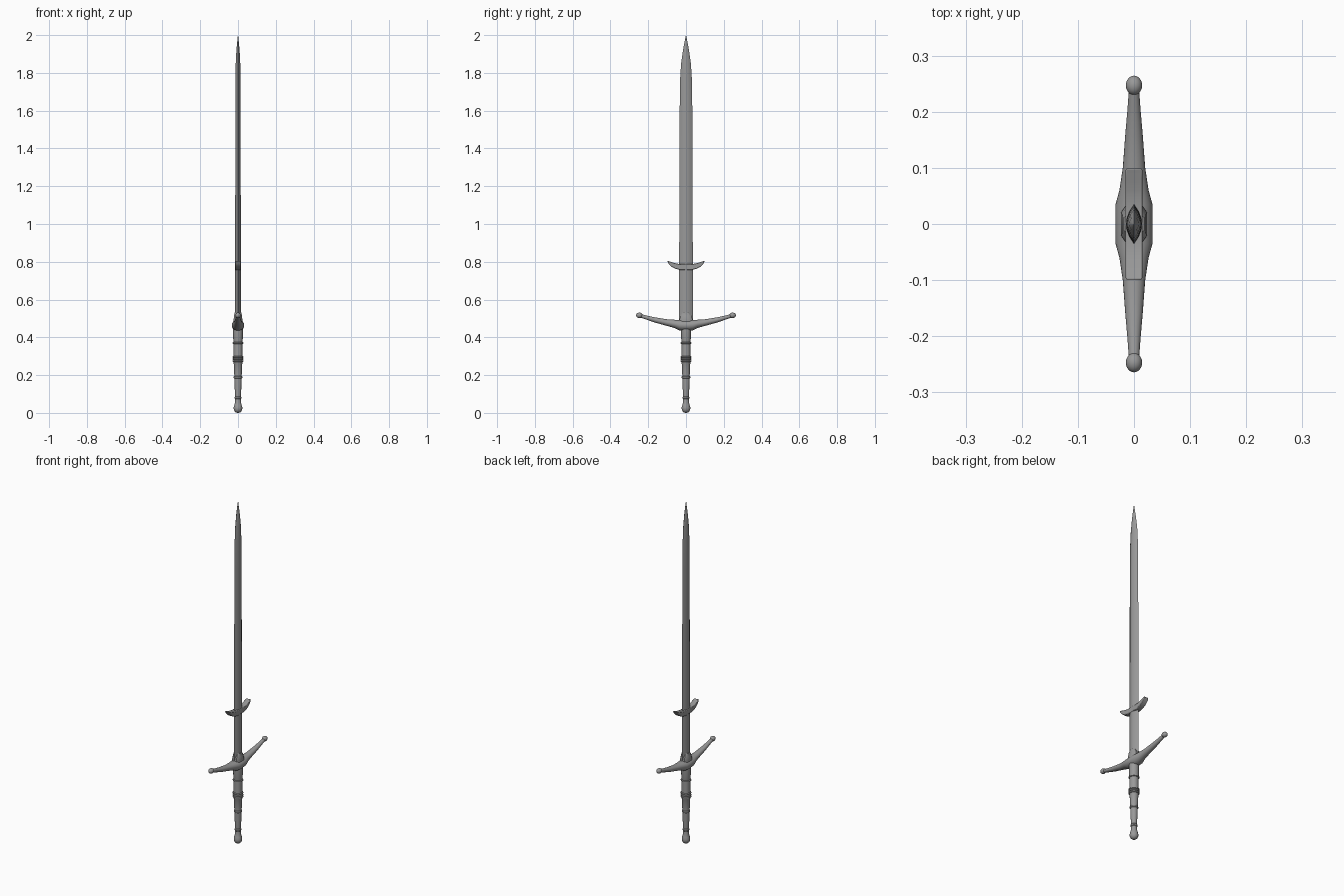
import bpy, bmesh, math

if "Cube" in bpy.data.objects:
    bpy.data.objects.remove(bpy.data.objects["Cube"])

steel = bpy.data.materials.new("dark_steel")
steel.diffuse_color = (.32, .32, .32, 1)
steel.use_nodes = True
steel.node_tree.nodes["Principled BSDF"].inputs["Base Color"].default_value = steel.diffuse_color


def finish(name, bm, angle=35):
    bmesh.ops.recalc_face_normals(bm, faces=bm.faces)
    me = bpy.data.meshes.new(name)
    bm.to_mesh(me)
    bm.free()
    me.materials.append(steel)
    ob = bpy.data.objects.new(name, me)
    bpy.context.collection.objects.link(ob)
    bpy.ops.object.select_all(action='DESELECT')
    ob.select_set(True)
    bpy.context.view_layer.objects.active = ob
    bpy.ops.object.shade_smooth_by_angle(angle=math.radians(angle))
    return ob


def loft(name, rings, angle=35):
    """Skin a list of equal-sized point rings and cap both ends."""
    bm = bmesh.new()
    vr = [[bm.verts.new(p) for p in r] for r in rings]
    n = len(vr[0])
    for a, b in zip(vr, vr[1:]):
        for i in range(n):
            j = (i + 1) % n
            bm.faces.new((a[i], a[j], b[j], b[i]))
    bm.faces.new(vr[0])
    bm.faces.new(vr[-1])
    return finish(name, bm, angle)


def circle(n):
    return [(math.cos(2 * math.pi * i / n), math.sin(2 * math.pi * i / n)) for i in range(n)]


# Blade: faceted lens section tapering to a point
lens = [(0, 1), (.6, .62), (.92, .25), (1, 0), (.92, -.25), (.6, -.62),
        (0, -1), (-.6, -.62), (-.92, -.25), (-1, 0), (-.92, .25), (-.6, .62)]
blade = [(.45, .036, .0155), (.8, .036, .015), (1.2, .035, .0145), (1.6, .0335, .014),
         (1.77, .031, .0135), (1.85, .026, .012), (1.92, .016, .0085), (2.0, .0005, .0005)]
loft("blade", [[(u * t, v * w, z) for u, v in lens] for z, w, t in blade], 30)

# Parrying lugs: crescent extruded through the blade
low = [(.1, .806), (.092, .79), (.078, .775), (.058, .764), (.03, .757)]
top = [(.035, .788), (.06, .793), (.082, .8)]
outline = low + [(-y, z) for y, z in low[::-1]] + [(-y, z) for y, z in top[::-1]] + top
lug = loft("parrying_lugs", [[(x, y, z) for y, z in outline] for x in (-.0155, .0155)])
bev = lug.modifiers.new("soft_edges", 'BEVEL')
bev.width = .003
bev.segments = 2

# Crossguard: swept oval sections, mirrored about the blade
half = [(.035, .465, .033, .028), (.06, .471, .026, .022), (.1, .478, .020, .0175),
        (.16, .491, .0155, .014), (.2, .502, .012, .0115), (.24, .514, .009, .0095)]
sections = [(-y, z, a, b) for y, z, a, b in half[::-1]] + [(0, .463, .033, .029)] + half
loft("crossguard", [[(c * a, y, z + s * b) for c, s in circle(20)] for y, z, a, b in sections])

# Ball ends of the guard
for side in (-1, 1):
    bm = bmesh.new()
    bmesh.ops.create_uvsphere(bm, u_segments=20, v_segments=12, radius=.0145)
    for v in bm.verts:
        v.co.y = v.co.y * 1.2 + side * .247
        v.co.z += .5165
    finish("guard_ball", bm, 60)

# Langets: tongues gripping the blade root
tongue = [(.45, .034, .024), (.495, .034, .023), (.515, .029, .021), (.532, .018, .018)]
box = [(1, .6), (1, -.6), (.6, -1), (-.6, -1), (-1, -.6), (-1, .6), (-.6, 1), (.6, 1)]
loft("langets", [[(u * t, v * w, z) for u, v in box] for z, w, t in tongue])

# Grip and pommel: lathed profile with raised rings
profile = [(.002, 0), (.012, .003), (.019, .01), (.0225, .02), (.0225, .03), (.0195, .041),
           (.016, .054), (.0148, .074), (.018, .077), (.018, .084), (.015, .088),
           (.0175, .13), (.0195, .183), (.0225, .186), (.0225, .192), (.0195, .195),
           (.023, .268)]
for z in (.274, .285, .296, .37):
    profile += [(.0235, z - .005), (.028, z - .003), (.028, z + .003), (.0235, z + .005)]
profile += [(.025, .38), (.026, .45)]
loft("grip_and_pommel", [[(c * r, s * r, z) for c, s in circle(24)] for r, z in profile])
